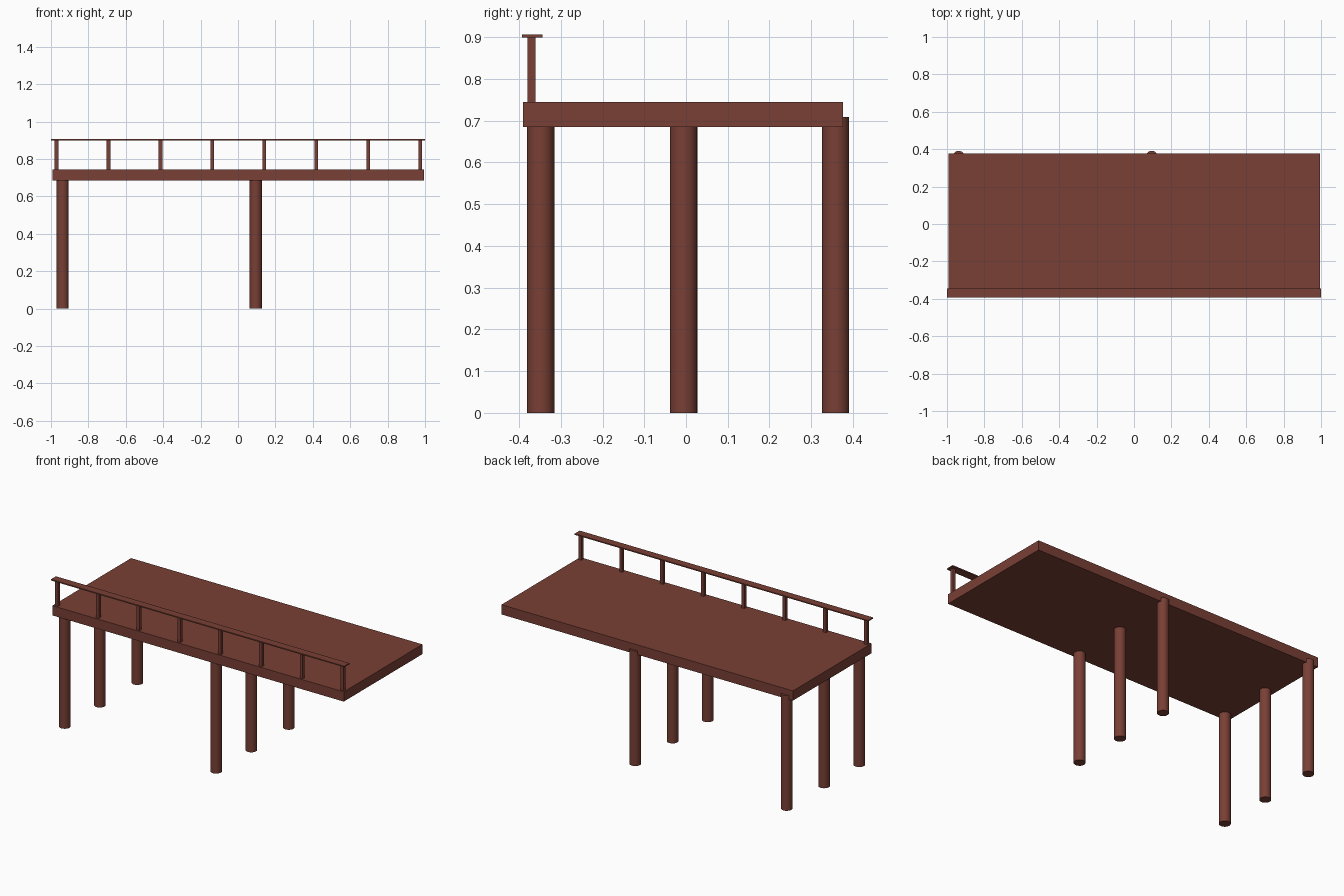
import bpy
import math

if "Cube" in bpy.data.objects:
    bpy.data.objects.remove(bpy.data.objects["Cube"])

wood = bpy.data.materials.new("red_brown_wood")
wood.diffuse_color = (0.19, 0.05, 0.035, 1.0)
wood.use_nodes = True
wood.node_tree.nodes["Principled BSDF"].inputs["Base Color"].default_value = wood.diffuse_color


def box(name, x, y, z):
    """Box from (min, max) ranges on each axis."""
    centre = [(a + b) / 2 for a, b in (x, y, z)]
    bpy.ops.mesh.primitive_cube_add(size=1, location=centre)
    ob = bpy.context.object
    ob.name = name
    ob.scale = [b - a for a, b in (x, y, z)]
    bpy.ops.object.transform_apply(location=False, rotation=False, scale=True)
    ob.data.materials.append(wood)
    return ob


def post(name, x, y, radius, height):
    bpy.ops.mesh.primitive_cylinder_add(vertices=32, radius=radius, depth=height,
                                        location=(x, y, height / 2))
    ob = bpy.context.object
    ob.name = name
    bpy.ops.object.shade_smooth_by_angle(angle=math.radians(30))
    ob.data.materials.append(wood)
    return ob


# Deck slab
box("deck", (-0.992, 0.994), (-0.39, 0.376), (0.685, 0.745))

# Round support posts: two rows of three, tops sunk into the deck
for row, x in (("left", -0.9375), ("middle", 0.095)):
    for place, y in (("front", -0.348), ("centre", -0.0055), ("back", 0.3585)):
        post(f"{row}_{place}_post", x, y, 0.0325, 0.709)

# Square balusters along the front edge
for i in range(8):
    x = -0.971 + i * 0.278
    box(f"baluster_{i + 1}", (x - 0.01, x + 0.01), (-0.38, -0.36), (0.735, 0.902))

# Flat handrail
box("handrail", (-1.0, 1.0), (-0.393, -0.344), (0.899, 0.906))
